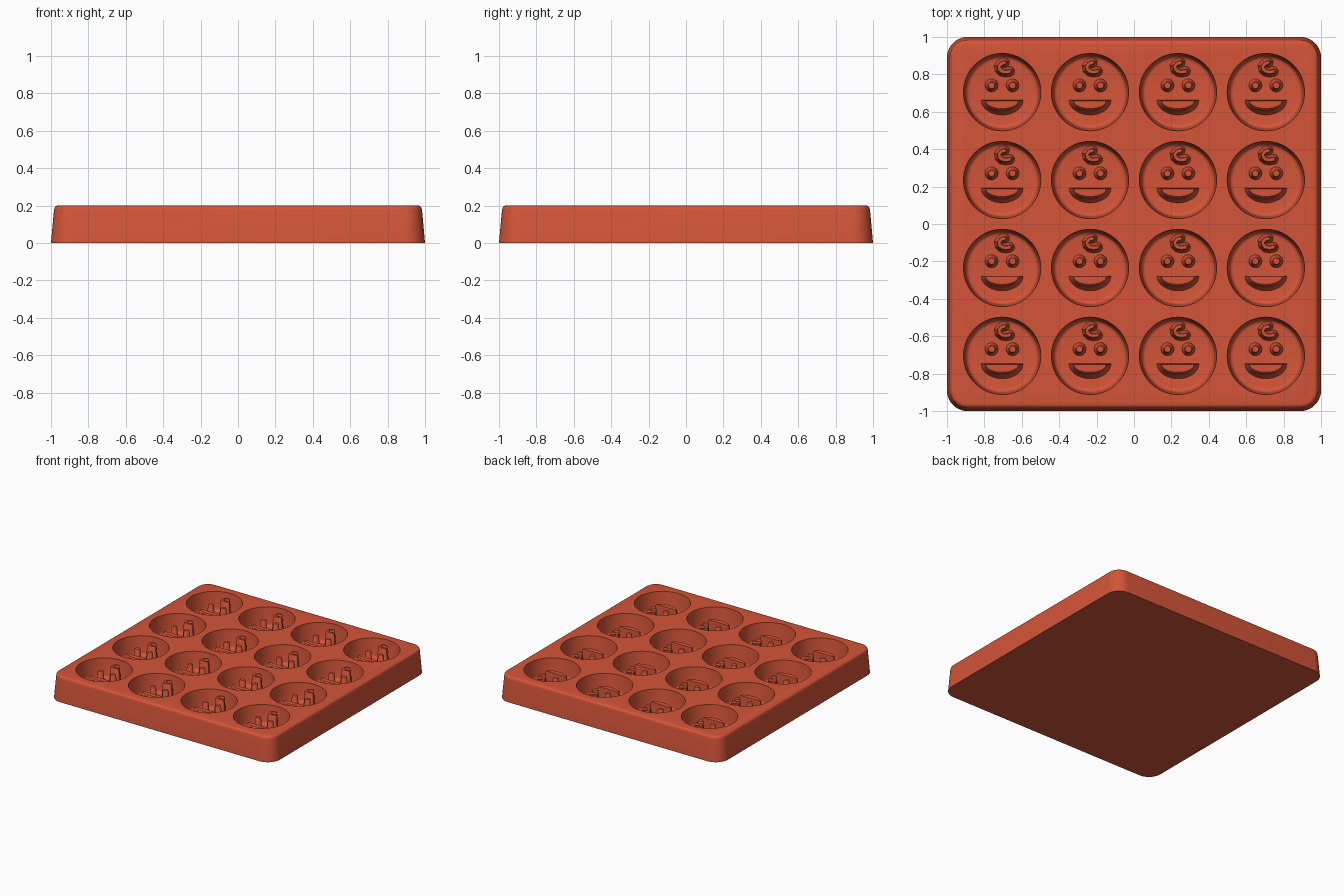
import bpy, bmesh
from math import sin, cos, pi, atan2

if "Cube" in bpy.data.objects:
    bpy.data.objects.remove(bpy.data.objects["Cube"])

PITCH = 0.47
TOP, FLOOR = 0.2, 0.05

red = bpy.data.materials.new("brick_red")
red.use_nodes = True
red.diffuse_color = (0.66, 0.09, 0.04, 1)
red.node_tree.nodes["Principled BSDF"].inputs["Base Color"].default_value = red.diffuse_color


def loft(name, rings, centres=((0, 0),)):
    """Closed solid through (outline, z) rings, repeated at each centre."""
    bm = bmesh.new()
    for cx, cy in centres:
        loops = [[bm.verts.new((x + cx, y + cy, z)) for x, y in pts] for pts, z in rings]
        n = len(loops[0])
        for a, b in zip(loops, loops[1:]):
            for i in range(n):
                j = (i + 1) % n
                bm.faces.new((a[i], a[j], b[j], b[i]))
        bm.faces.new(loops[0][::-1])
        bm.faces.new(loops[-1])
    bmesh.ops.recalc_face_normals(bm, faces=bm.faces)
    mesh = bpy.data.meshes.new(name)
    bm.to_mesh(mesh)
    bm.free()
    mesh.materials.append(red)
    obj = bpy.data.objects.new(name, mesh)
    bpy.context.collection.objects.link(obj)
    return obj


def activate(obj):
    bpy.ops.object.select_all(action='DESELECT')
    obj.select_set(True)
    bpy.context.view_layer.objects.active = obj


def smooth(obj, angle=0.6):
    activate(obj)
    bpy.ops.object.shade_smooth_by_angle(angle=angle)


def circle(r, n, x=0, y=0):
    return [(x + r * cos(2 * pi * i / n), y + r * sin(2 * pi * i / n)) for i in range(n)]


def rounded_square(half, r, steps=10):
    pts = []
    for k, (sx, sy) in enumerate(((1, 1), (-1, 1), (-1, -1), (1, -1))):
        for i in range(steps + 1):
            a = (k + i / steps) * pi / 2
            pts.append((sx * (half - r) + r * cos(a), sy * (half - r) + r * sin(a)))
    return pts


def smile(half, top, bottom, n=24):
    """Half-moon with a flat upper edge."""
    arc = [(half * cos(pi * i / n), top - (top - bottom) * sin(pi * i / n)) for i in range(n + 1)]
    return arc[::-1]


def stroke(path, r, cap=8):
    """Outline of a path drawn with a round pen."""
    left, right, angles = [], [], []
    for i, (x, y) in enumerate(path):
        p, q = path[max(i - 1, 0)], path[min(i + 1, len(path) - 1)]
        a = atan2(q[1] - p[1], q[0] - p[0])
        angles.append(a)
        left.append((x - r * sin(a), y + r * cos(a)))
        right.append((x + r * sin(a), y - r * cos(a)))

    def round_end(centre, start):
        return [(centre[0] + r * cos(start + pi * i / cap),
                 centre[1] + r * sin(start + pi * i / cap)) for i in range(1, cap)]
    return (right + round_end(path[-1], angles[-1] - pi / 2)
            + left[::-1] + round_end(path[0], angles[0] + pi / 2))


def drafted(name, outline, base, tip, height):
    """Raised detail with sloping sides, a small foot and a softened top edge."""
    steps = ((0, -0.01), (0, 0), (0.35, 0.012), (0.85, height - 0.008), (1.15, height))
    return loft(name, [(outline(base + (tip - base) * t), FLOOR + h) for t, h in steps])


cells = [((i - 1.5) * PITCH, (j - 1.5) * PITCH) for j in range(4) for i in range(4)]

# Tray block with drafted sides and a rounded upper edge
edge = [(1.0, 0), (0.984, 0.175)]
edge += [(0.962 + 0.021 * cos(a * pi / 8), 0.18 + 0.02 * sin(a * pi / 8)) for a in range(5)]
tray = loft("tray", [(rounded_square(h, h - 0.89), z) for h, z in edge])

# Round pockets sunk into the tray, with a fillet at the floor
wall = [(0.209, TOP + 0.02), (0.207, TOP), (0.195, FLOOR + 0.022)]
wall += [(0.173 + 0.022 * cos(a * pi / 8), FLOOR + 0.022 - 0.022 * sin(a * pi / 8)) for a in range(1, 5)]
cutter = loft("pocket_cutter", [(circle(r, 64), z) for r, z in wall], cells)
cutter.hide_render = True
cut = tray.modifiers.new("pockets", 'BOOLEAN')
cut.operation = 'DIFFERENCE'
cut.solver = 'EXACT'
cut.object = cutter
activate(tray)
bpy.ops.object.modifier_apply(modifier=cut.name)
bpy.data.objects.remove(cutter)
smooth(tray)

# Face details for one pocket: eyes, smile and hair curl
curl_path = [(0.012, 0.158), (-0.006, 0.152), (-0.016, 0.138), (-0.013, 0.122),
             (-0.001, 0.111), (0.018, 0.107), (0.04, 0.111)]
parts = [
    drafted("right_eye", lambda r: circle(r, 24, -0.056, 0.036), 0.035, 0.019, 0.115),
    drafted("left_eye", lambda r: circle(r, 24, 0.056, 0.036), 0.035, 0.019, 0.115),
    drafted("smile", lambda t: smile(0.112 - 0.022 * t, -0.042 - 0.004 * t, -0.122 + 0.03 * t), 0, 1, 0.1),
    drafted("hair_curl", lambda r: stroke(curl_path, r), 0.027, 0.011, 0.13),
]

# Repeat the details in every pocket
for part in parts:
    smooth(part)
    name = part.name
    for k, (x, y) in enumerate(cells):
        obj = part if k == 0 else part.copy()
        if k:
            bpy.context.collection.objects.link(obj)
        obj.name = f"{name}_{k + 1}"
        obj.location = (x, y, 0)
